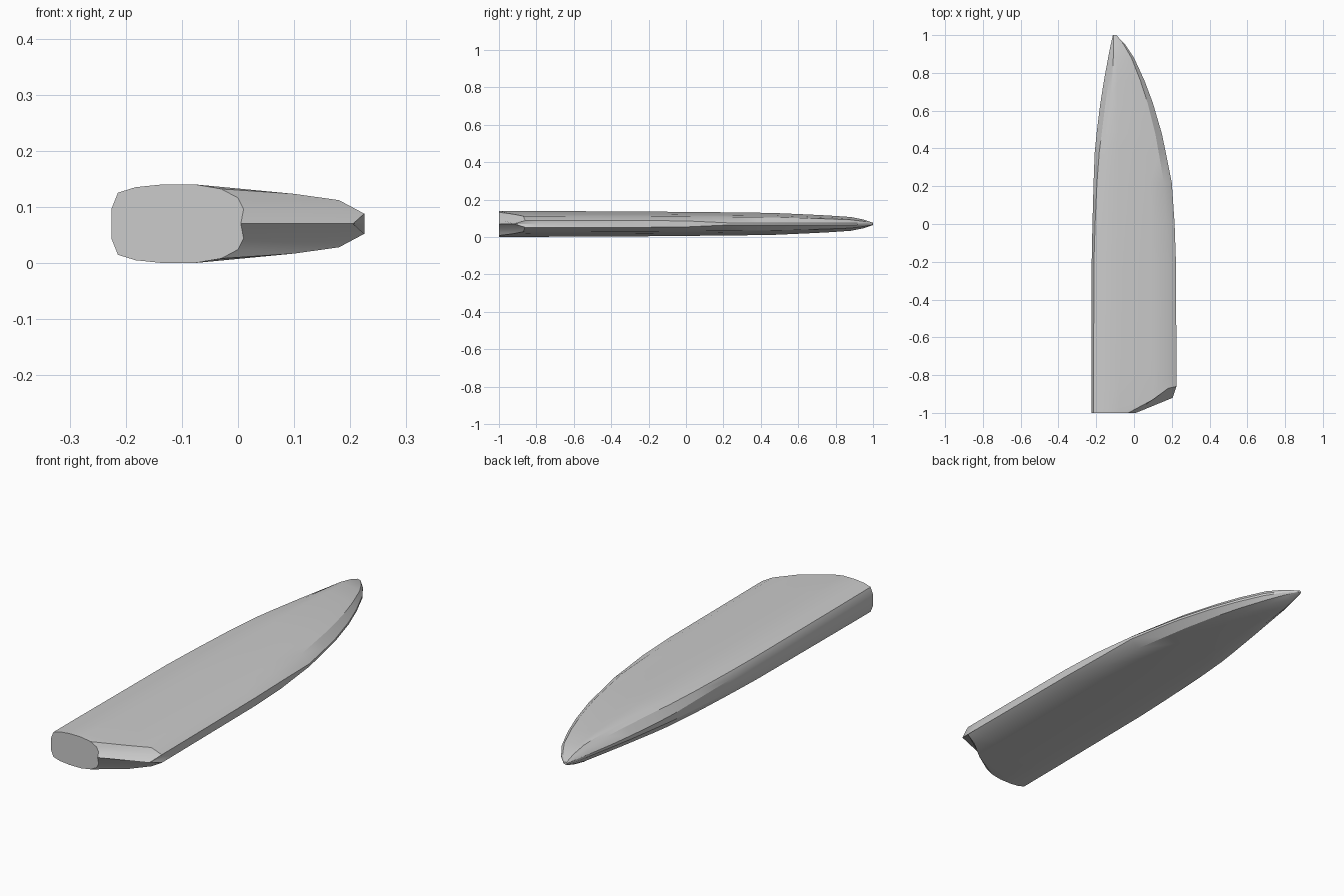
import bpy, bmesh
from mathutils import Vector

cube = bpy.data.objects.get("Cube")
if cube:
    bpy.data.objects.remove(cube)

MID = 0.07  # height of the centre plane

grey = bpy.data.materials.new("plain_grey")
grey.use_nodes = True
colour = (0.6, 0.6, 0.6, 1)
grey.diffuse_color = colour
grey.node_tree.nodes["Principled BSDF"].inputs["Base Color"].default_value = colour


def section(y, left, right, height, bevel, spine, edge):
    """Upper half of a cross-section, from blunt spine to thin edge."""
    w = right - left
    return [(left, y, 0), (left, y, spine),
            (left + bevel, y, height * 0.79),
            (left + bevel + 0.07 * w, y, height * 0.93),
            (left + 0.2 * w, y, height), (left + 0.33 * w, y, height),
            (left + 0.72 * w, y, height * 0.76),
            (left + 0.9 * w, y, height * 0.6),
            (right, y, edge), (right, y, 0)]


# Butt end, cut off short on the edge side
butt = section(-1, -0.225, 0.225, 0.07, 0.011, 0.028, 0.018)
for i, (x, z) in enumerate([(-0.03, 0.062), (0.0, 0.046), (0.01, 0.026), (0.005, 0)]):
    butt[6 + i] = (x, -1, z)

# Slanted shoulder behind the butt
shoulder = section(-0.97, -0.225, 0.225, 0.07, 0.011, 0.028, 0.018)
for i, (x, y) in enumerate([(0.1, -0.93), (0.18, -0.87), (0.225, -0.86), (0.205, -0.92)]):
    shoulder[6 + i] = (x, y, shoulder[6 + i][2])

# y, left, right, half height, bevel width, spine half height, edge half height
stations = [
    (-0.80, -0.225, 0.225, 0.069, 0.011, 0.028, 0.018),
    (-0.20, -0.224, 0.222, 0.066, 0.012, 0.028, 0.018),
    (0.00, -0.220, 0.215, 0.064, 0.014, 0.026, 0.016),
    (0.22, -0.214, 0.200, 0.062, 0.018, 0.020, 0.006),
    (0.38, -0.208, 0.168, 0.060, 0.024, 0.014, 0.005),
    (0.48, -0.198, 0.147, 0.058, 0.027, 0.011, 0.005),
    (0.64, -0.178, 0.100, 0.051, 0.027, 0.008, 0.005),
    (0.76, -0.159, 0.055, 0.045, 0.024, 0.006, 0.005),
    (0.88, -0.137, 0.000, 0.037, 0.016, 0.005, 0.005),
    (0.95, -0.123, -0.047, 0.023, 0.009, 0.004, 0.004),
    (1.00, -0.112, -0.094, 0.006, 0.002, 0.003, 0.003),
]
rows = [butt, shoulder] + [section(*s) for s in stations]

# Skin the sections, mirrored above and below the centre plane
bm = bmesh.new()
loops = []
for row in rows:
    lower = [(x, y, -z) for x, y, z in row[-2:0:-1]]
    loops.append([bm.verts.new(Vector(p) + Vector((0, 0, MID))) for p in row + lower])
for a, b in zip(loops, loops[1:]):
    for i in range(len(a)):
        j = (i + 1) % len(a)
        bm.faces.new((a[i], a[j], b[j], b[i]))
bm.faces.new(loops[0])
bm.faces.new(loops[-1])
bmesh.ops.recalc_face_normals(bm, faces=bm.faces)

mesh = bpy.data.meshes.new("blade")
bm.to_mesh(mesh)
bm.free()
mesh.materials.append(grey)
blade = bpy.data.objects.new("blade", mesh)
bpy.context.collection.objects.link(blade)

# Smooth faces with crisp corners
bpy.ops.object.select_all(action="DESELECT")
bpy.context.view_layer.objects.active = blade
blade.select_set(True)
bpy.ops.object.shade_smooth_by_angle(angle=0.5)
